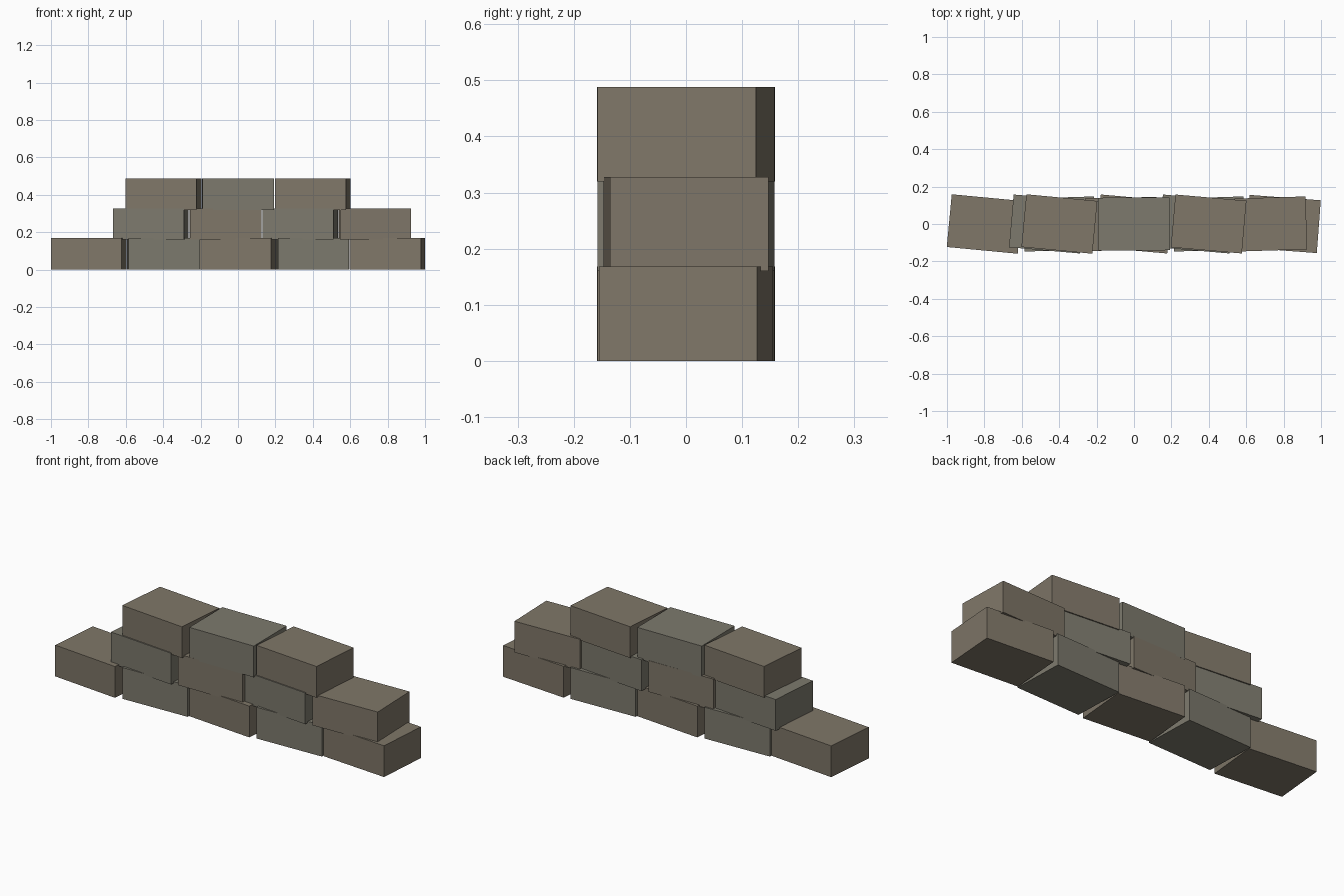
import bpy
import bmesh
from math import radians
from mathutils import Matrix

if "Cube" in bpy.data.objects:
    bpy.data.objects.remove(bpy.data.objects["Cube"])

LENGTH, DEPTH, HEIGHT = 0.381, 0.283, 0.168
PITCH, RISE = 0.399, 0.16


def make_material(name, color):
    mat = bpy.data.materials.new(name)
    mat.diffuse_color = (*color, 1)
    mat.use_nodes = True
    mat.node_tree.nodes["Principled BSDF"].inputs["Base Color"].default_value = mat.diffuse_color
    return mat


stones = [make_material("brown_stone", (0.215, 0.185, 0.14)),
          make_material("grey_stone", (0.205, 0.195, 0.155))]


def block(name, x, z, yaw, mat):
    bm = bmesh.new()
    bmesh.ops.create_cube(bm, size=1, matrix=Matrix.Diagonal((LENGTH, DEPTH, HEIGHT, 1)))
    mesh = bpy.data.meshes.new(name)
    bm.to_mesh(mesh)
    bm.free()
    mesh.materials.append(mat)
    obj = bpy.data.objects.new(name, mesh)
    obj.location = (x, 0, z)
    obj.rotation_euler.z = radians(yaw)
    bpy.context.collection.objects.link(obj)


# Each course: name, centre of its first block, yaw of every block
courses = [
    ("bottom_block", -0.798, (-5.4, 1.8, -5, 1.8, -4.3)),
    ("middle_block", -0.466, (-5, 0.8, -5, 1.8)),
    ("top_block", -0.399, (-5.4, 0.4, -5)),
]

# Stepped wall with alternating stone colours
for row, (name, start, yaws) in enumerate(courses):
    for i, yaw in enumerate(yaws):
        block(f"{name}_{i + 1}", start + i * PITCH, row * RISE + HEIGHT / 2,
              yaw, stones[(row + i) % 2])
